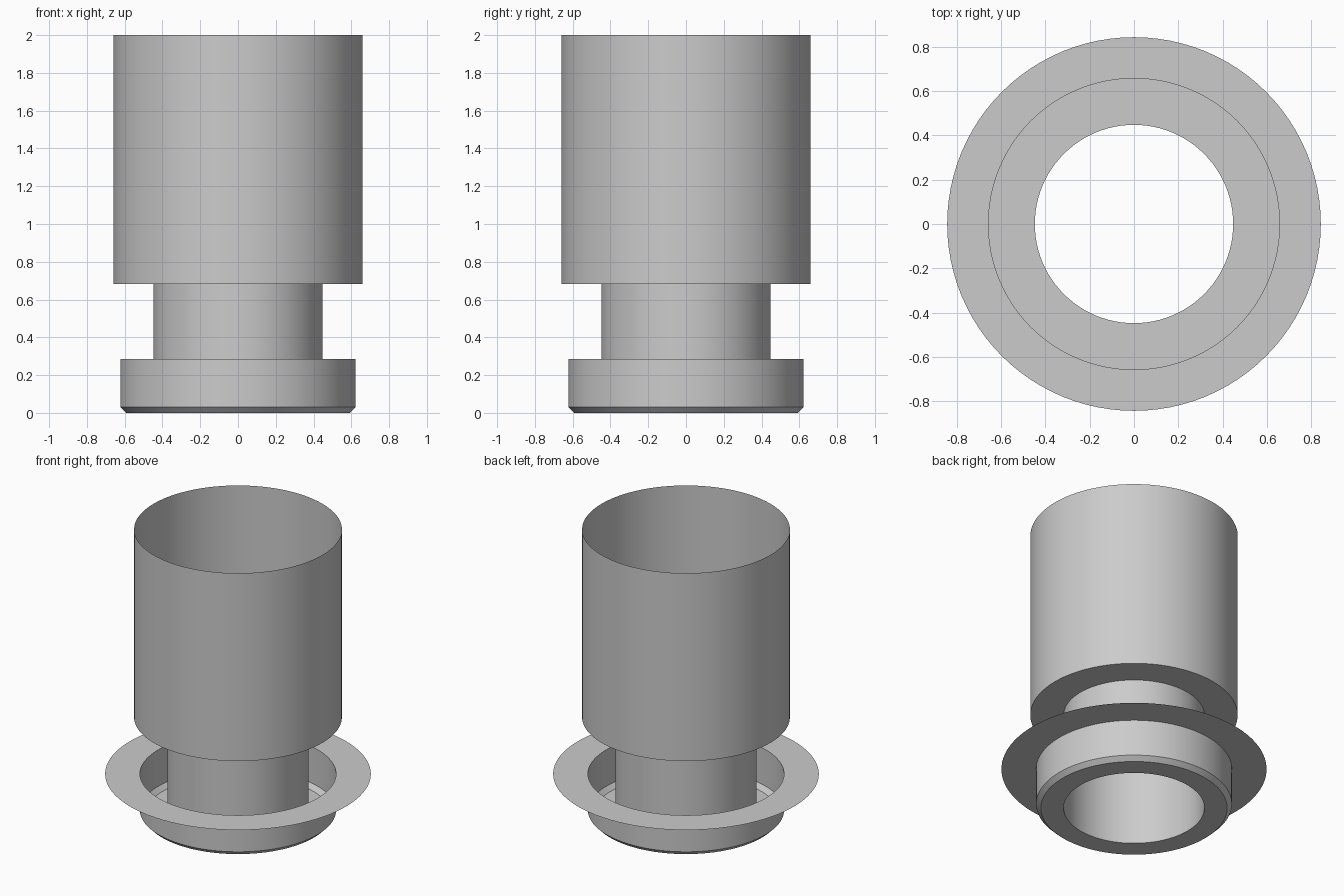
import bpy
import bmesh
import math

SEGMENTS = 96

cube = bpy.data.objects.get("Cube")
if cube:
    bpy.data.objects.remove(cube, do_unlink=True)

# One plain grey for the whole fitting
grey = bpy.data.materials.new("plain_grey")
grey.use_nodes = True
colour = (0.6, 0.6, 0.6, 1)
grey.diffuse_color = colour
grey.node_tree.nodes["Principled BSDF"].inputs["Base Color"].default_value = colour


def turned_sheet(name, profile):
    """Spin a (radius, height) profile, listed from the top down, into a thin shell."""
    bm = bmesh.new()
    points = [bm.verts.new((r, 0, z)) for r, z in profile]
    edges = [bm.edges.new(pair) for pair in zip(points, points[1:])]
    bmesh.ops.spin(bm, geom=points + edges, cent=(0, 0, 0), axis=(0, 0, 1),
                   angle=math.tau, steps=SEGMENTS, use_duplicate=False)
    bmesh.ops.remove_doubles(bm, verts=bm.verts, dist=0.0001)
    bmesh.ops.recalc_face_normals(bm, faces=bm.faces)
    # Make the first wall face away from the axis
    bm.faces.ensure_lookup_table()
    wall = max(bm.faces, key=lambda f: f.calc_center_median().z)
    centre = wall.calc_center_median()
    if wall.normal.x * centre.x + wall.normal.y * centre.y < 0:
        bmesh.ops.reverse_faces(bm, faces=bm.faces)
    mesh = bpy.data.meshes.new(name)
    bm.to_mesh(mesh)
    bm.free()
    mesh.materials.append(grey)
    obj = bpy.data.objects.new(name, mesh)
    bpy.context.collection.objects.link(obj)
    bpy.ops.object.select_all(action='DESELECT')
    obj.select_set(True)
    bpy.context.view_layer.objects.active = obj
    bpy.ops.object.shade_smooth_by_angle(angle=math.radians(30))
    return obj


SLEEVE, NECK, CUP, FLANGE = 0.66, 0.448, 0.623, 0.844
SHOULDER_Z, RIM_Z, CHAMFER = 0.683, 0.286, 0.03

# Open sleeve with its shoulder, and the neck below it
turned_sheet("sleeve", [(SLEEVE, 2), (SLEEVE, SHOULDER_Z), (NECK, SHOULDER_Z)])
turned_sheet("neck", [(NECK, SHOULDER_Z), (NECK, 0)])

# Chamfered cup around the neck, and the flat flange on its rim
turned_sheet("cup", [(CUP, RIM_Z), (CUP, CHAMFER), (CUP - CHAMFER, 0), (NECK, 0)])
turned_sheet("flange", [(FLANGE, RIM_Z), (CUP, RIM_Z)])
